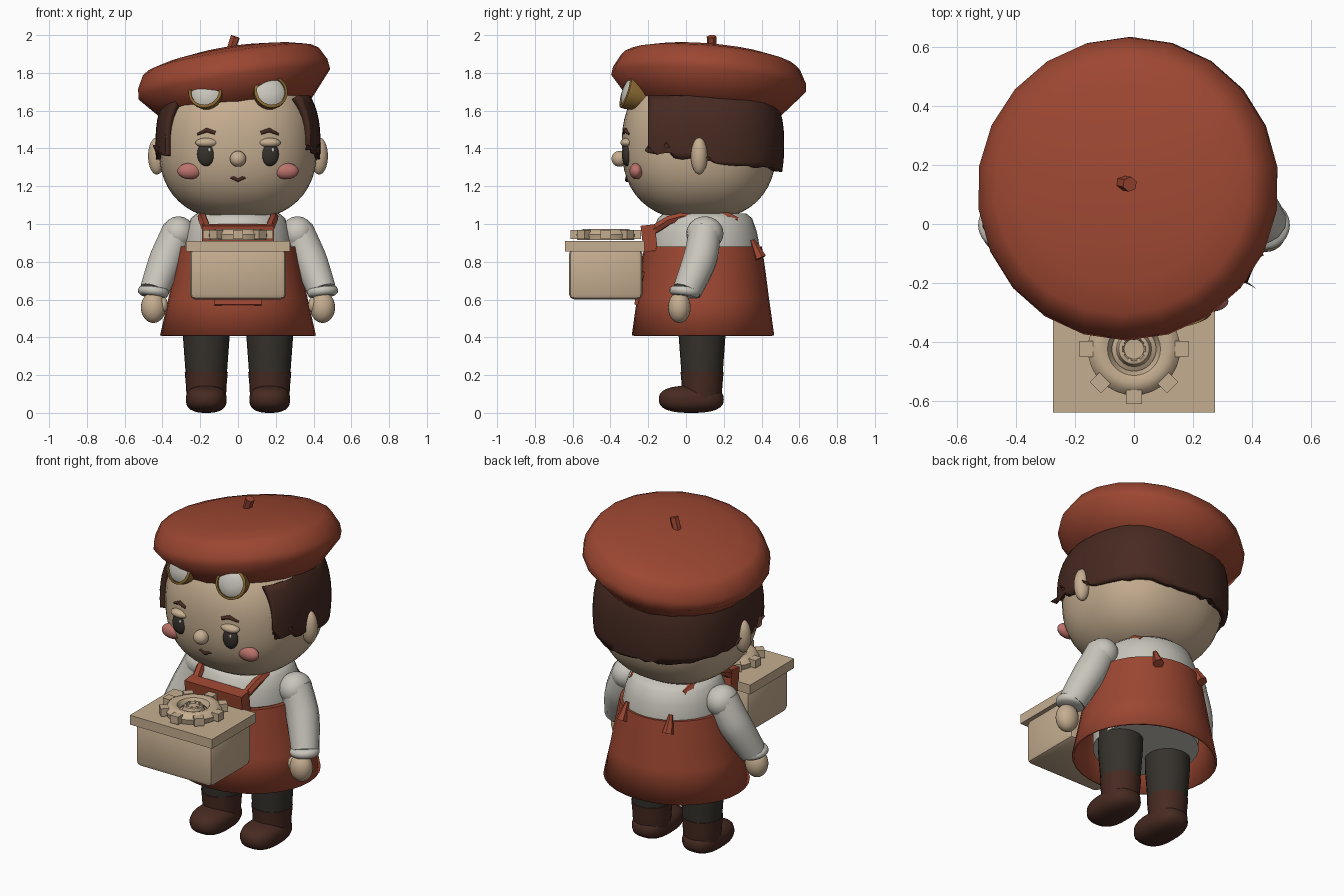
import bpy, bmesh, math, random
from mathutils import Vector, Matrix

if "Cube" in bpy.data.objects:
    bpy.data.objects.remove(bpy.data.objects["Cube"])

random.seed(4)


def mat(name, r, g, b):
    m = bpy.data.materials.new(name)
    m.diffuse_color = (r, g, b, 1)
    m.use_nodes = True
    m.node_tree.nodes["Principled BSDF"].inputs["Base Color"].default_value = m.diffuse_color
    return m


RED = mat("brick_red", 0.33, 0.062, 0.031)
SKIN = mat("warm_tan", 0.56, 0.42, 0.28)
CREAM = mat("cream", 0.58, 0.56, 0.50)
BROWN = mat("dark_brown", 0.062, 0.023, 0.015)
CHARCOAL = mat("charcoal", 0.036, 0.031, 0.025)
PINK = mat("cheek_pink", 0.50, 0.17, 0.15)
GOLD = mat("dull_gold", 0.27, 0.15, 0.035)


def finish(name, bm, m, angle=40):
    bmesh.ops.recalc_face_normals(bm, faces=bm.faces[:])
    me = bpy.data.meshes.new(name)
    bm.to_mesh(me)
    bm.free()
    me.materials.append(m)
    ob = bpy.data.objects.new(name, me)
    bpy.context.collection.objects.link(ob)
    smooth(ob, angle)
    return ob


def smooth(ob, angle):
    bpy.ops.object.select_all(action='DESELECT')
    ob.select_set(True)
    bpy.context.view_layer.objects.active = ob
    if angle:
        bpy.ops.object.shade_smooth_by_angle(angle=math.radians(angle))


def blob_mesh(c, r, p=2.0, seg=24, rings=16):
    """Ellipsoid; p above 2 makes it boxier."""
    bm = bmesh.new()
    bmesh.ops.create_uvsphere(bm, u_segments=seg, v_segments=rings, radius=1)
    for v in bm.verts:
        n = sum(abs(a) ** p for a in v.co) ** (1 / p)
        v.co = Vector([c[i] + r[i] * v.co[i] / n for i in range(3)])
    return bm


def blob(name, c, r, m, **k):
    return finish(name, blob_mesh(c, r, **k), m, 60)


def lathe(name, prof, m, at=(0, 0, 0), rot=None, seg=32, angle=40):
    """Revolve (radius, height) points about z."""
    bm = bmesh.new()
    rows = []
    for r, h in prof:
        n = seg if r > 0 else 1
        rows.append([bm.verts.new((r * math.sin(math.tau * i / seg),
                                   r * math.cos(math.tau * i / seg), h)) for i in range(n)])
    for a, b in zip(rows, rows[1:]):
        for i in range(seg):
            j = (i + 1) % seg
            q = [a[i % len(a)], a[j % len(a)], b[j % len(b)], b[i % len(b)]]
            bm.faces.new(list(dict.fromkeys(q)))
    bm.transform(Matrix.Translation(at) @ (rot or Matrix()))
    return finish(name, bm, m, angle)


def box(name, c, size, m, rot=None, bevel=0):
    bm = bmesh.new()
    bmesh.ops.create_cube(bm, size=1)
    bm.transform(Matrix.Translation(c) @ (rot or Matrix()) @ Matrix.Diagonal((*size, 1)))
    if bevel:
        bmesh.ops.bevel(bm, geom=bm.edges[:], offset=bevel, segments=2, profile=0.5, affect='EDGES')
    return finish(name, bm, m, 30)


def tube(name, pts, radii, m, res=3, spline='POLY'):
    cu = bpy.data.curves.new(name, 'CURVE')
    cu.dimensions = '3D'
    cu.bevel_depth, cu.bevel_resolution, cu.use_fill_caps = 1.0, res, True
    s = cu.splines.new(spline)
    s.points.add(len(pts) - 1)
    for p, co, r in zip(s.points, pts, radii):
        p.co, p.radius = (*co, 1), r
    if spline == 'NURBS':
        s.use_endpoint_u, s.order_u, s.resolution_u = True, 3, 6
    ob = bpy.data.objects.new(name, cu)
    bpy.context.collection.objects.link(ob)
    cu.materials.append(m)
    smooth(ob, 0)
    bpy.ops.object.convert(target='MESH')
    smooth(bpy.context.object, 45)
    return bpy.context.object


def along(d):
    return Vector(d).to_track_quat('Z', 'Y').to_matrix().to_4x4()


# Head and hair shell
HC = (0, 0.07, 1.42)
blob("head", HC, (0.42, 0.41, 0.40), SKIN, p=2.4, seg=40, rings=28)
bm = blob_mesh(HC, (0.437, 0.45, 0.43), p=2.5, seg=64, rings=32)
for co, no in (((0, -0.2, 0), (0, -1, 0)), ((0, 0, 1.68), (0, 0, 1)), ((0, 0.1, 1.335), (0, -0.12, -1))):
    cut = bmesh.ops.bisect_plane(bm, geom=bm.verts[:] + bm.edges[:] + bm.faces[:],
                                 plane_co=co, plane_no=no, clear_outer=True)["geom_cut"]
for v in cut:
    if isinstance(v, bmesh.types.BMVert):
        v.co.z += random.uniform(-0.012, 0.008)
        if -0.15 < v.co.y < -0.08:      # notch behind the sideburn
            v.co.z += 0.04
hair = finish("hair", bm, BROWN, 50)
sol = hair.modifiers.new("thickness", 'SOLIDIFY')
sol.thickness, sol.offset = 0.04, -1

# Face
blob("nose", (0, -0.352, 1.345), (0.043, 0.042, 0.042), SKIN)
tube("mouth", [(-0.05, -0.306, 1.242), (-0.025, -0.312, 1.245), (0, -0.313, 1.232),
               (0.025, -0.312, 1.245), (0.05, -0.306, 1.242)], [0.004, 0.009, 0.01, 0.009, 0.004], BROWN)

# Beret, tilted sideways and backwards
tilt = Matrix.Rotation(math.radians(-9), 4, 'Y') @ Matrix.Rotation(math.radians(-5), 4, 'X')
lathe("beret", [(0.30, -0.125), (0.37, -0.145), (0.40, -0.135), (0.518, 0), (0.512, 0.045), (0.476, 0.112),
                (0.44, 0.135), (0.34, 0.16), (0.18, 0.182), (0, 0.19)],
      RED, (-0.02, 0.12, 1.745), tilt, 22, 50)
tube("beret_stem", [(-0.042, 0.14, 1.91), (-0.014, 0.135, 1.992)], [0.024, 0.026], RED, 1)

# Shirt, apron skirt and bib
lathe("shirt", [(0, 0.47), (0.29, 0.47), (0.29, 0.88), (0.275, 0.96), (0.25, 1.03), (0.22, 1.055), (0, 1.06)],
      CREAM, (0, 0.1, 0))
bm_skirt = lathe("apron_skirt", [(0.395, 0.41), (0.36, 0.60), (0.335, 0.75), (0.312, 0.88), (0.28, 0.882)],
                 RED, (0, 0.09, 0))
for v in bm_skirt.data.vertices:       # slightly wider than deep
    f = (0.88 - v.co.z) / 0.47
    v.co.x *= 1 + 0.045 * f
    v.co.y = 0.09 + (v.co.y - 0.09) * (1 - 0.045 * f)
sol = bm_skirt.modifiers.new("thickness", 'SOLIDIFY')
sol.thickness, sol.offset = 0.012, -1
box("apron_bib", (0, -0.195, 0.925), (0.38, 0.075, 0.14), RED, Matrix.Rotation(0.12, 4, 'X'))
box("apron_pocket", (0, -0.247, 0.66), (0.25, 0.02, 0.18), RED, Matrix.Rotation(-0.19, 4, 'X'))

# Carried box with lid
box("crate", (0, -0.425, 0.735), (0.51, 0.39, 0.27), SKIN, bevel=0.03)
box("crate_lid", (0, -0.43, 0.882), (0.55, 0.42, 0.056), SKIN)

# Gear on the lid
GC = Vector((0, -0.425, 0.944))
lathe("gear_ring", [(0.085, -0.03), (0.15, -0.03), (0.157, 0), (0.14, 0.022), (0.115, 0.03),
                    (0.09, 0.022), (0.075, -0.005), (0.085, -0.03)], SKIN, GC)
lathe("gear_hub", [(0.09, -0.02), (0.06, -0.004), (0.052, 0.02), (0.04, 0.024), (0.034, 0.012), (0, 0.01)],
      SKIN, GC, seg=20)
for i in range(8):
    rot = Matrix.Rotation(i * math.pi / 4, 4, 'Z')
    box("gear_tooth", GC + rot @ Vector((0.163, 0, 0)), (0.046, 0.055, 0.046), SKIN, rot)
    r2 = Matrix.Rotation((i + 0.5) * math.pi / 4, 4, 'Z')
    box("gear_bolt", GC + r2 @ Vector((0.04, 0, 0.02)), (0.012, 0.01, 0.012), SKIN, r2)

# Paired parts
for s in (-1, 1):
    # Face details
    blob("ear", (s * 0.43, 0.07, 1.36), (0.046, 0.044, 0.098), SKIN)
    blob("cheek", (s * 0.255, -0.263, 1.28), (0.066, 0.036, 0.043), PINK)
    blob("eye", (s * 0.168, -0.312, 1.37), (0.048, 0.028, 0.064), CHARCOAL)
    blob("eye_glint", (s * 0.168 + 0.016, -0.334, 1.392), (0.008, 0.006, 0.011), CREAM, seg=10, rings=8)
    blob("eyelid", (s * 0.166, -0.312, 1.43), (0.06, 0.035, 0.026), SKIN)
    tube("eyebrow", [(s * 0.12, -0.326, 1.482), (s * 0.165, -0.321, 1.497), (s * 0.215, -0.30, 1.475)],
         [0.010, 0.012, 0.006], BROWN)
    # Goggles
    d = Vector((s * 0.2, -1, 0.33)).normalized()
    gc = Vector((s * 0.164, -0.268, 1.685))
    lathe("goggle_rim", [(0, -0.06), (0.07, -0.06), (0.09, 0.03), (0.09, 0.055), (0.076, 0.06), (0.074, 0.045),
                         (0, 0.045)], GOLD, gc, along(d), 24)
    lathe("goggle_lens", [(0.075, 0.05), (0.055, 0.062), (0.03, 0.068), (0, 0.07)], CREAM, gc, along(d), 24)
    # Straps and their tied ends
    tube("apron_strap", [(s * 0.165, -0.17, 0.97), (s * 0.185, -0.09, 1.02), (s * 0.19, -0.02, 1.04),
                         (s * 0.19, 0.1, 1.045), (s * 0.18, 0.22, 1.04), (s * 0.17, 0.27, 1.02)],
         [0.026, 0.026, 0.024, 0.018, 0.024, 0.018], RED, 1)
    lathe("apron_tie", [(0, 0.05), (0.012, 0.05), (0.032, -0.055), (0, -0.055)], RED,
          (s * 0.15, 0.372, 0.87), along((-s * 0.1, -0.45, 1)), 6, 20)
    # Sleeve, cuff and hand
    blob("shoulder", (s * 0.315, 0.1, 0.95), (0.088, 0.098, 0.09), CREAM)
    tube("sleeve", [(s * 0.315, 0.1, 0.97), (s * 0.355, 0.09, 0.87), (s * 0.395, 0.065, 0.78),
                    (s * 0.445, 0.005, 0.645)], [0.086, 0.092, 0.092, 0.078], CREAM, 4, 'NURBS')
    lathe("cuff", [(0, -0.022), (0.065, -0.024), (0.08, -0.012), (0.083, 0.004), (0.076, 0.02), (0.05, 0.026)],
          CREAM, (s * 0.448, -0.005, 0.64), along((-s * 0.12, 0.12, 1)), 24, 60)
    blob("hand", (s * 0.448, -0.035, 0.558), (0.066, 0.06, 0.082), SKIN)
    blob("thumb", (s * 0.395, -0.045, 0.572), (0.024, 0.03, 0.04), SKIN, seg=14, rings=10)
    # Leg and boot
    lathe("trouser_leg", [(0.108, 0.19), (0.124, 0.41), (0.126, 0.56), (0, 0.56)], CHARCOAL,
          (s * 0.168, 0.085, 0), seg=24)
    lathe("boot_shaft", [(0, 0.04), (0.095, 0.04), (0.104, 0.08), (0.108, 0.15), (0.114, 0.216), (0.09, 0.216)],
          BROWN, (s * 0.168, 0.085, 0), seg=24)
    blob("boot_foot", (s * 0.168, 0.028, 0.072), (0.108, 0.172, 0.072), BROWN, p=2.6)
